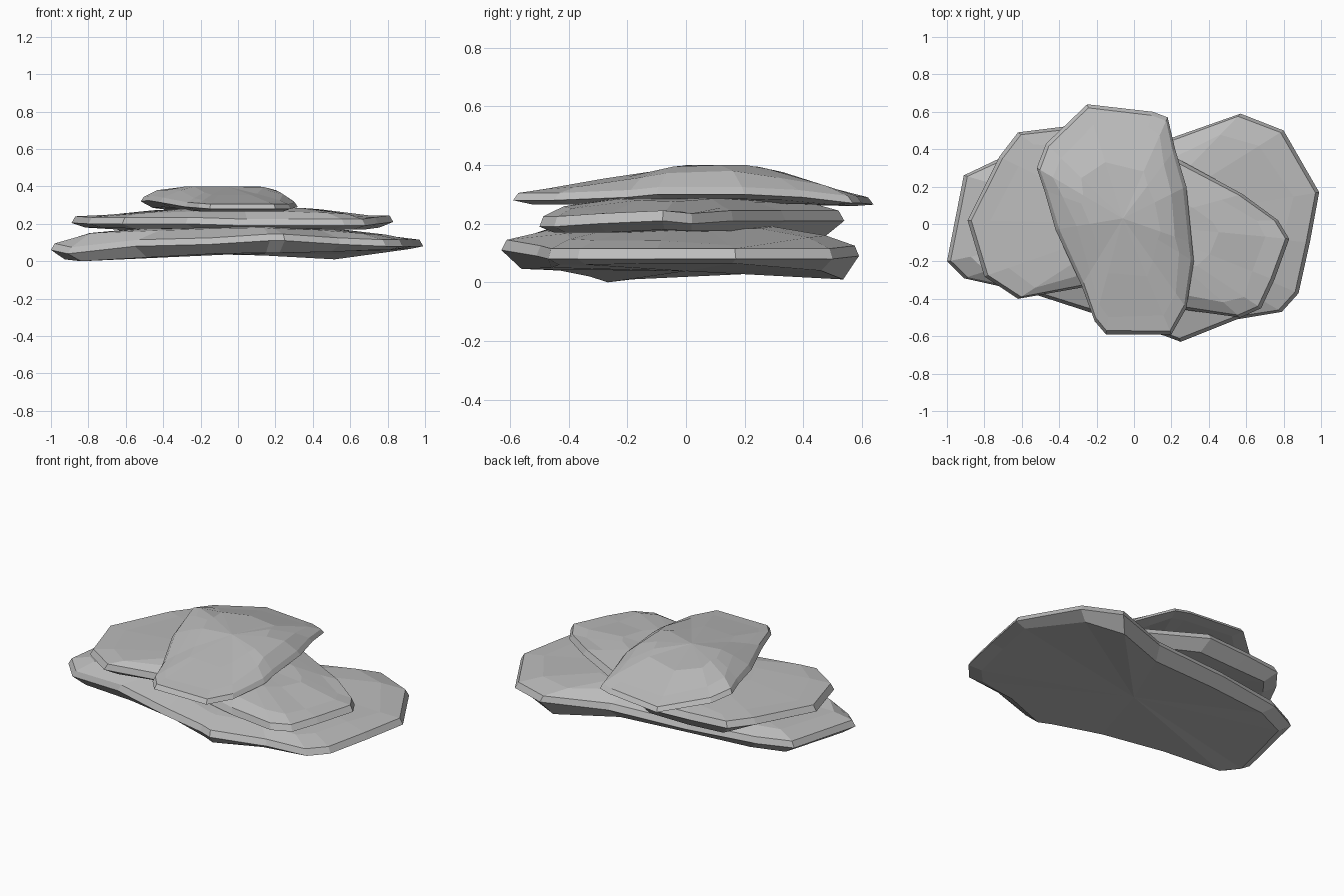
import bpy
import bmesh
import random
from mathutils import Vector

random.seed(4)

default_cube = bpy.data.objects.get("Cube")
if default_cube:
    bpy.data.objects.remove(default_cube, do_unlink=True)

# Single stone colour
stone = bpy.data.materials.new("stone grey")
stone.use_nodes = True
grey = (0.5, 0.5, 0.5, 1)
stone.diffuse_color = grey
stone.node_tree.nodes["Principled BSDF"].inputs["Base Color"].default_value = grey


def sample(profile, t):
    """Linear height along a crest profile of (position, height) pairs."""
    if t <= profile[0][0]:
        return profile[0][1]
    for (a, za), (b, zb) in zip(profile, profile[1:]):
        if t <= b:
            return za + (zb - za) * (t - a) / (b - a)
    return profile[-1][1]


def inset(point, centre, distance):
    """Move a plan point towards the centre by a fixed distance."""
    offset = point - centre
    return centre + offset * max(0.1, 1 - distance / offset.length)


def slab(name, centre, outline, crest, axis, thickness, shoulder):
    """Flat rock: outline rows hold x, y, rim height and underside height."""
    centre = Vector(centre)
    bm = bmesh.new()
    lower, rim, edge, upper, inner = [], [], [], [], []
    for x, y, rim_z, low_z in outline:
        p = Vector((x, y))

        def add(ring, plan, z):
            ring.append(bm.verts.new((plan.x, plan.y, z)))

        top = inset(p, centre, shoulder * random.uniform(0.85, 1.15))
        core = centre + (p - centre) * random.uniform(0.45, 0.55)
        add(lower, inset(p, centre, 0.075), low_z)
        add(rim, p, rim_z)
        add(edge, inset(p, centre, 0.02), rim_z + thickness)
        height = sample(crest, top[axis])
        add(upper, top, max(rim_z + thickness, height - random.uniform(0.012, 0.022)))
        add(inner, core, sample(crest, core[axis]))

    # Walls and stepped upper surface
    rings = [lower, rim, edge, upper, inner]
    count = len(outline)
    for a, b in zip(rings, rings[1:]):
        for i in range(count):
            j = (i + 1) % count
            bm.faces.new((a[i], a[j], b[j], b[i]))

    # Close both sides with a fan around the middle
    base_z = sum(v.co.z for v in lower) / count
    for ring, z in ((lower, base_z), (inner, sample(crest, centre[axis]))):
        hub = bm.verts.new((centre.x, centre.y, z))
        for i in range(count):
            bm.faces.new((ring[i], ring[(i + 1) % count], hub))
    bmesh.ops.recalc_face_normals(bm, faces=bm.faces)

    mesh = bpy.data.meshes.new(name)
    bm.to_mesh(mesh)
    bm.free()
    mesh.materials.append(stone)
    rock = bpy.data.objects.new(name, mesh)
    bpy.context.collection.objects.link(rock)
    return rock


# Broad base rock, spread along x
slab("bottom_rock", (0, 0), [
    (-1, -.2, .06, .01), (-.91, -.29, .04, 0), (-.55, -.37, .08, .02),
    (-.15, -.5, .09, .04), (.17, -.6, .11, .045), (.25, -.63, .11, .045),
    (.55, -.51, .09, .05), (.79, -.47, .08, .06), (.88, -.37, .08, .06),
    (.94, -.1, .08, .065), (.99, .17, .08, .065), (.8, .5, .08, .04),
    (.57, .59, .09, .01), (.2, .46, .09, .03), (-.3, .42, .09, .04),
    (-.72, .35, .09, .04), (-.91, .26, .08, .03),
], [(-1, .1), (-.8, .165), (-.4, .185), (.2, .195), (.65, .17), (.85, .15), (1, .1)],
    0, .035, .14)

# Middle rock, overlapping the base
slab("middle_rock", (0, 0), [
    (-.89, .02, .205, .18), (-.8, -.28, .2, .18), (-.62, -.4, .2, .175),
    (-.28, -.34, .2, .175), (.05, -.4, .19, .175), (.28, -.46, .19, .175),
    (.57, -.5, .19, .17), (.68, -.45, .19, .17), (.75, -.3, .2, .17),
    (.83, -.08, .21, .18), (.77, .02, .2, .175), (.58, .16, .21, .175),
    (.25, .34, .21, .17), (-.1, .54, .21, .15), (-.38, .52, .21, .145),
    (-.62, .49, .21, .15), (-.72, .36, .21, .17),
], [(-.9, .22), (-.7, .265), (-.4, .275), (0, .29), (.35, .285), (.7, .255), (.85, .22)],
    0, .035, .12)

# Cap rock, running front to back
slab("top_rock", (-.06, .03), [
    (-.25, .64, .265, .26), (.1, .6, .27, .265), (.18, .57, .27, .265),
    (.22, .4, .29, .28), (.28, .2, .3, .285), (.31, -.1, .3, .285),
    (.32, -.2, .29, .275), (.28, -.45, .28, .265), (.2, -.59, .28, .265),
    (-.15, -.59, .28, .265), (-.21, -.52, .285, .265), (-.28, -.33, .29, .27),
    (-.42, -.03, .315, .285), (-.48, .18, .325, .29), (-.52, .3, .32, .285),
    (-.47, .43, .3, .28),
], [(-.6, .31), (-.4, .345), (-.2, .36), (-.02, .4), (.22, .4), (.45, .35), (.62, .3)],
    1, .025, .1)
